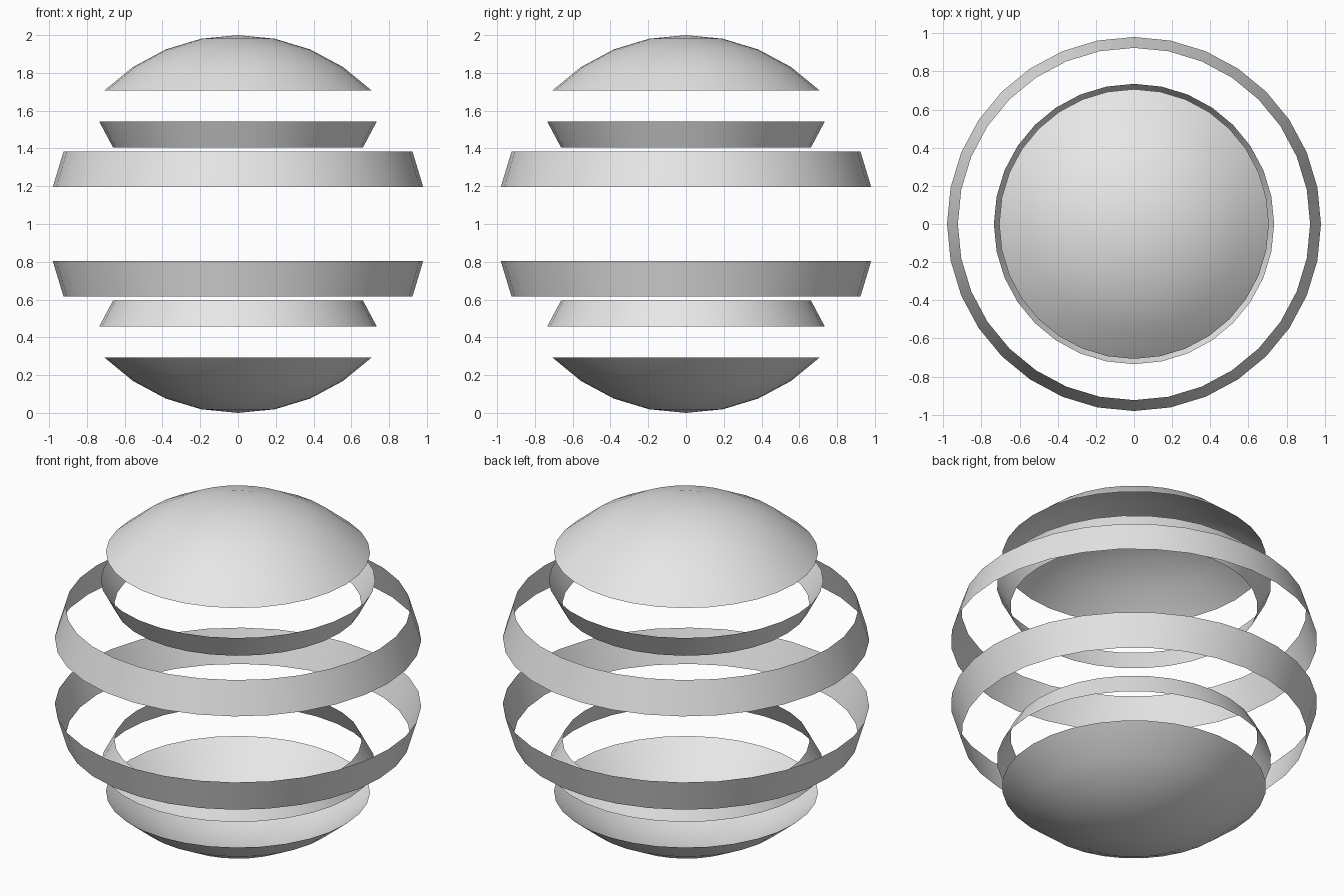
import bpy, math

if "Cube" in bpy.data.objects:
    bpy.data.objects.remove(bpy.data.objects["Cube"])

SEGMENTS = 32
STEP = math.pi / 16  # ring spacing of the sphere the shells are cut from

grey = bpy.data.materials.new("light grey")
grey.diffuse_color = (0.8, 0.8, 0.8, 1)
grey.use_nodes = True
grey.node_tree.nodes["Principled BSDF"].inputs["Base Color"].default_value = grey.diffuse_color


def arc(first, last):
    """Unit-sphere profile (radius, height) between two ring numbers."""
    return [(math.sin(i * STEP), 1 + math.cos(i * STEP)) for i in range(first, last + 1)]


def lathe(name, profile):
    """Open shell turned from a top-to-bottom profile, normals outward."""
    verts, rows, faces = [], [], []
    for r, z in profile:
        n = 1 if r < 1e-5 else SEGMENTS
        rows.append([len(verts) + k for k in range(n)])
        for k in range(n):
            a = 2 * math.pi * k / SEGMENTS
            verts.append((r * math.cos(a), r * math.sin(a), z))
    for up, low in zip(rows, rows[1:]):
        for k in range(SEGMENTS):
            j = (k + 1) % SEGMENTS
            quad = [up[k % len(up)], low[k % len(low)], low[j % len(low)], up[j % len(up)]]
            faces.append(list(dict.fromkeys(quad)))  # poles become triangles
    mesh = bpy.data.meshes.new(name)
    mesh.from_pydata(verts, [], faces)
    mesh.materials.append(grey)
    mesh.shade_smooth()
    obj = bpy.data.objects.new(name, mesh)
    bpy.context.collection.objects.link(obj)


# Upper half shells; the lower half mirrors them about z = 1
parts = {
    "cap": arc(0, 4),
    "inner_ring": [(0.735, 1.543), (0.661, 1.404)],
    "outer_ring": arc(6, 7),
}
for name, profile in parts.items():
    lathe("upper_" + name, profile)
    lathe("lower_" + name, [(r, 2 - z) for r, z in reversed(profile)])
